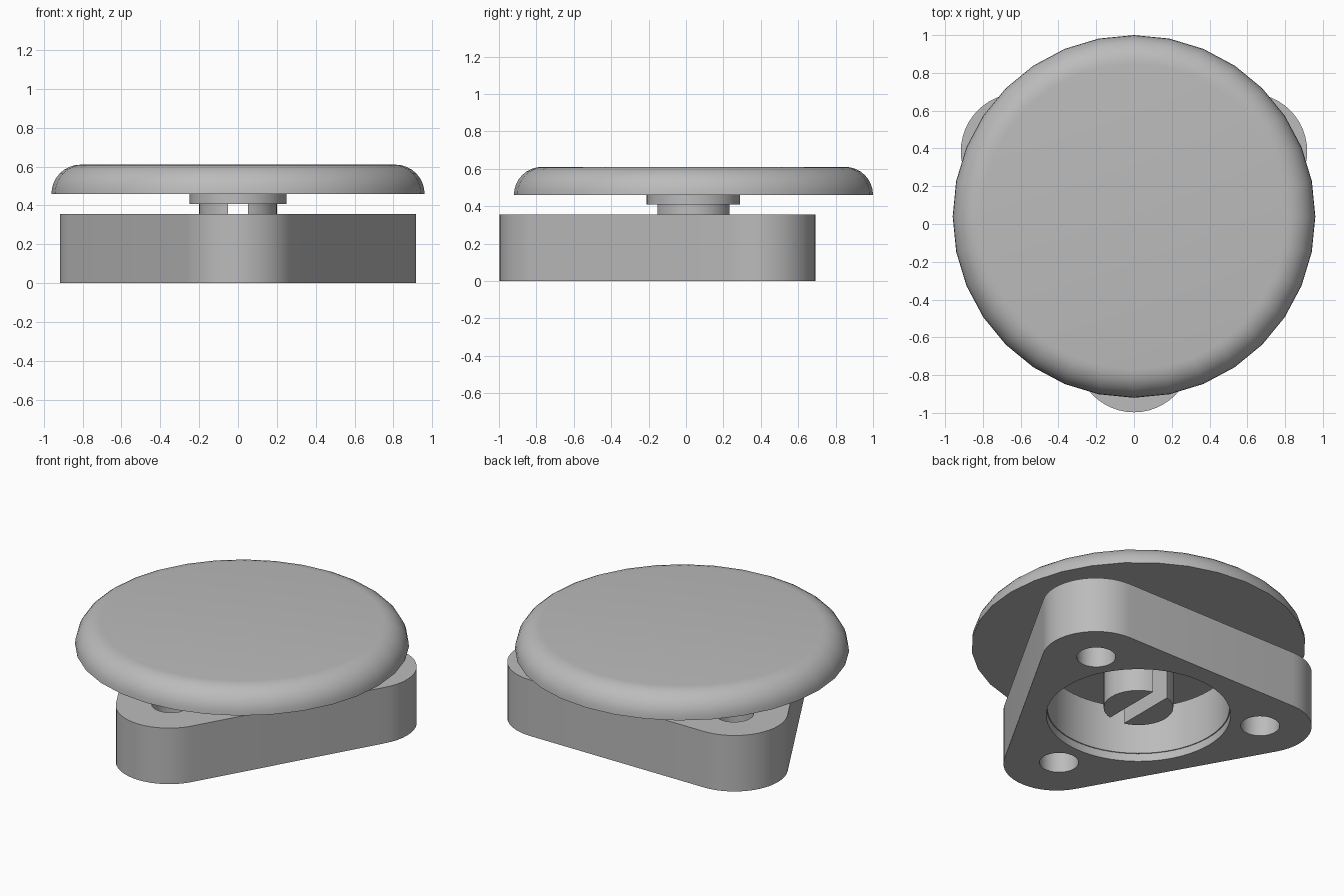
import bpy, bmesh, math

if "Cube" in bpy.data.objects:
    bpy.data.objects.remove(bpy.data.objects["Cube"])

CY = 0.04           # y of the common axis
BASE_TOP = 0.355

grey = bpy.data.materials.new("plain grey")
grey.use_nodes = True
colour = (0.5, 0.5, 0.5, 1)
grey.diffuse_color = colour
grey.node_tree.nodes["Principled BSDF"].inputs["Base Color"].default_value = colour


def make_object(name, bm):
    bmesh.ops.recalc_face_normals(bm, faces=bm.faces)
    mesh = bpy.data.meshes.new(name)
    bm.to_mesh(mesh)
    bm.free()
    mesh.materials.append(grey)
    obj = bpy.data.objects.new(name, mesh)
    bpy.context.collection.objects.link(obj)
    return obj


def prism(name, outline, z0, z1):
    bm = bmesh.new()
    face = bm.faces.new([bm.verts.new((x, y, z0)) for x, y in outline])
    top = bmesh.ops.extrude_face_region(bm, geom=[face])["geom"]
    verts = [v for v in top if isinstance(v, bmesh.types.BMVert)]
    bmesh.ops.translate(bm, verts=verts, vec=(0, 0, z1 - z0))
    return make_object(name, bm)


def arc(x, y, r, start, end, steps):
    angles = [math.radians(start + (end - start) * i / steps) for i in range(steps + 1)]
    return [(x + r * math.cos(a), y + r * math.sin(a)) for a in angles]


def cylinder(name, x, y, r, z0, z1, sides=48):
    return prism(name, arc(x, y, r, 0, 360, sides)[:-1], z0, z1)


def cut(obj, cutter):
    cutter.hide_render = True
    mod = obj.modifiers.new("cut", "BOOLEAN")
    mod.operation, mod.solver, mod.object = "DIFFERENCE", "EXACT", cutter
    bpy.context.view_layer.objects.active = obj
    bpy.ops.object.modifier_apply(modifier=mod.name)
    bpy.data.objects.remove(cutter)


def smooth(obj, degrees=30):
    bpy.ops.object.select_all(action="DESELECT")
    obj.select_set(True)
    bpy.context.view_layer.objects.active = obj
    bpy.ops.object.shade_smooth_by_angle(angle=math.radians(degrees))


# Rounded triangular base
corners = [(0, -0.69, 210), (0.61, 0.385, 330), (-0.61, 0.385, 90)]
outline = []
for x, y, start in corners:
    outline += arc(x, y, 0.307, start, start + 120, 16)
base = prism("triangular_base", outline, 0, BASE_TOP)

# Central bore with a shallow wider recess underneath, and a hole in each corner
cut(base, cylinder("bore_cutter", 0, CY, 0.524, -0.1, 0.5, 64))
cut(base, cylinder("recess_cutter", 0, CY, 0.53, -0.1, 0.05, 64))
for a in (-90, 30, 150):
    x, y = 0.71 * math.cos(math.radians(a)), CY + 0.71 * math.sin(math.radians(a))
    cut(base, cylinder("hole_cutter", x, y, 0.112, -0.1, 0.5, 32))
smooth(base)

# Stem split by a slot running front to back
half_slot, stem_r = 0.052, 0.2
edge = math.degrees(math.acos(half_slot / stem_r))
for name, turn in (("left_stem_half", 0), ("right_stem_half", 180)):
    smooth(prism(name, arc(0, CY, stem_r, turn - edge, turn + edge, 18), 0.05, 0.408))

# Collar under the cap
smooth(cylinder("stem_collar", 0, CY, 0.25, 0.408, 0.46))

# Round cap with a rolled upper edge
profile = [(0, 0.46)] + arc(0.81, 0.46, 0.15, 0, 90, 8) + [(0, 0.61)]
bm = bmesh.new()
verts = [bm.verts.new((r, CY, z)) for r, z in profile]
edges = [bm.edges.new(pair) for pair in zip(verts, verts[1:])]
bmesh.ops.spin(bm, geom=verts + edges, cent=(0, CY, 0), axis=(0, 0, 1),
               angle=math.tau, steps=32, use_merge=True)
bmesh.ops.remove_doubles(bm, verts=bm.verts, dist=0.0001)
smooth(make_object("round_cap", bm))
